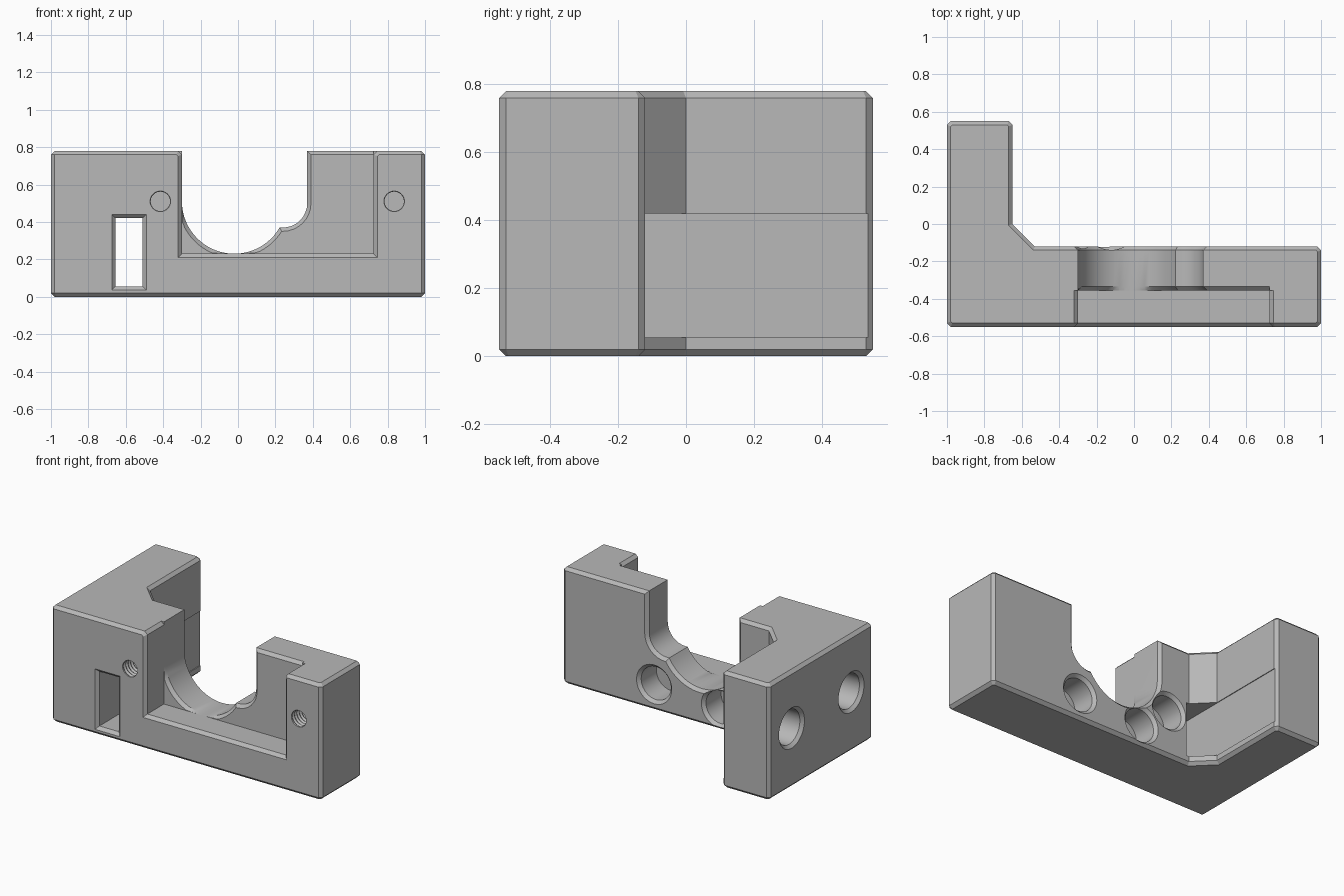
import bpy
import bmesh
import math
from mathutils import Vector

default = bpy.data.objects.get("Cube")
if default:
    bpy.data.objects.remove(default, do_unlink=True)

grey = bpy.data.materials.new("plain grey")
grey.use_nodes = True
grey.diffuse_color = (0.48, 0.48, 0.48, 1)
grey.node_tree.nodes["Principled BSDF"].inputs["Base Color"].default_value = grey.diffuse_color

C = 0.02  # chamfer width


def grow(outline, d):
    """Offset a closed 2D outline outward by d with mitred corners."""
    pts = [Vector(p) for p in outline]
    n = len(pts)
    area = sum(pts[i - 1].x * pts[i].y - pts[i].x * pts[i - 1].y for i in range(n))
    sign = 1 if area > 0 else -1
    out = []
    for i, p in enumerate(pts):
        a = (p - pts[i - 1]).normalized()
        b = (pts[(i + 1) % n] - p).normalized()
        na, nb = Vector((a.y, -a.x)) * sign, Vector((b.y, -b.x)) * sign
        out.append(p + (na + nb) * (d / (1 + na.dot(nb))))
    return out


def loft(name, outline, axis, stations, low=None):
    """Sweep an outline along an axis; each station is (position, growth).
    low limits the first station's minimum coordinates."""
    place = {"x": lambda u, v, s: (s, u, v),
             "y": lambda u, v, s: (u, s, v),
             "z": lambda u, v, s: (u, v, s)}[axis]
    bm = bmesh.new()
    rings = []
    for k, (s, d) in enumerate(stations):
        ring = grow(outline, d)
        if low and k == 0:
            ring = [Vector((max(p.x, low[0]), max(p.y, low[1]))) for p in ring]
        rings.append([bm.verts.new(place(p.x, p.y, s)) for p in ring])
    n = len(outline)
    for a, b in zip(rings, rings[1:]):
        for i in range(n):
            j = (i + 1) % n
            bm.faces.new((a[i], a[j], b[j], b[i]))
    bm.faces.new(rings[0][::-1])
    bm.faces.new(rings[-1])
    bm.normal_update()
    if bm.calc_volume(signed=True) < 0:
        bmesh.ops.reverse_faces(bm, faces=bm.faces[:])
    mesh = bpy.data.meshes.new(name)
    bm.to_mesh(mesh)
    bm.free()
    mesh.materials.append(grey)
    obj = bpy.data.objects.new(name, mesh)
    bpy.context.scene.collection.objects.link(obj)
    return obj


def arc(cx, cy, r, start, end, n):
    angles = [math.radians(start + (end - start) * i / n) for i in range(n + 1)]
    return [(cx + r * math.cos(t), cy + r * math.sin(t)) for t in angles]


def circle(cx, cy, r, n=48):
    return arc(cx, cy, r, 0, 360, n)[:-1]


def rect(x0, x1, y0, y1):
    return [(x0, y0), (x1, y0), (x1, y1), (x0, y1)]


# L-shaped body with chamfered corners
plan = [(-1, -0.55 + C), (-1 + C, -0.55), (1 - C, -0.55), (1, -0.55 + C),
        (1, -0.12 - C), (1 - C, -0.12), (-0.53, -0.12), (-0.65, 0),
        (-0.65, 0.55 - C), (-0.65 - C, 0.55), (-1 + C, 0.55), (-1, 0.55 - C)]
body = loft("bracket_body", plan, "z", [(0, -C), (C, 0), (0.78 - C, 0), (0.78, -C)])
cutters = []

# Front pocket, flared at the front and the top
pocket = [(-0.30, 0.23), (0.725, 0.23), (0.725, 0.76), (0.745, 0.78),
          (0.745, 0.9), (-0.32, 0.9), (-0.32, 0.78), (-0.30, 0.76)]
cutters.append(loft("pocket_cutter", pocket, "y", [(-0.57, 2 * C), (-0.53, 0), (-0.355, 0)]))

# Round cradle with a small step on one side, open at the top
cradle = ([(-0.30, 0.9)] + arc(-0.02, 0.51, 0.28, 180, 330, 27)
          + arc(0.24, 0.5, 0.13, -90, 0, 8) + [(0.37, 0.9)])
cutters.append(loft("cradle_cutter", cradle, "y",
                    [(-0.36, 0.025), (-0.335, 0), (-0.14, 0), (-0.115, 0.025)],
                    low=(-0.30, 0.23)))

# Chamfer along the top of the pocket's rear wall
ledge = [(-0.37, 0.745), (-0.325, 0.79), (-0.37, 0.79)]
cutters.append(loft("ledge_cutter", ledge, "x", [(0.3, 0), (0.725, 0)]))

# Rectangular window running through the block and along the arm
cutters.append(loft("window_cutter", rect(-0.655, -0.51, 0.055, 0.42), "y",
                    [(-0.57, 2 * C), (-0.53, 0), (0.6, 0)]))

# Round blind holes in the back face
for x, z in [(0.32, 0.175), (-0.16, 0.143), (-0.375, 0.31)]:
    cutters.append(loft("back_hole_cutter", circle(x, z, 0.11), "y",
                        [(-0.10, 2 * C), (-0.14, 0), (-0.30, 0)]))

# Round blind holes in the outer side of the arm
for y in (-0.32, 0.31):
    cutters.append(loft("side_hole_cutter", circle(y, 0.40, 0.115), "x",
                        [(-1.02, 2 * C), (-0.98, 0), (-0.8, 0)]))

# Threaded screw holes in the front face
thread = [(-0.57 + 0.0125 * i, 0.008 * (i % 2)) for i in range(25)]
for x in (-0.415, 0.835):
    cutters.append(loft("screw_hole_cutter", circle(x, 0.51, 0.052, 32), "y", thread))

# Cut everything from the body
bpy.ops.object.select_all(action="DESELECT")
bpy.context.view_layer.objects.active = body
body.select_set(True)
for cutter in cutters:
    mod = body.modifiers.new("cut", "BOOLEAN")
    mod.operation = "DIFFERENCE"
    mod.solver = "MANIFOLD"
    mod.object = cutter
    bpy.ops.object.modifier_apply(modifier=mod.name)
    bpy.data.objects.remove(cutter, do_unlink=True)

bpy.ops.object.shade_smooth_by_angle(angle=math.radians(20))
